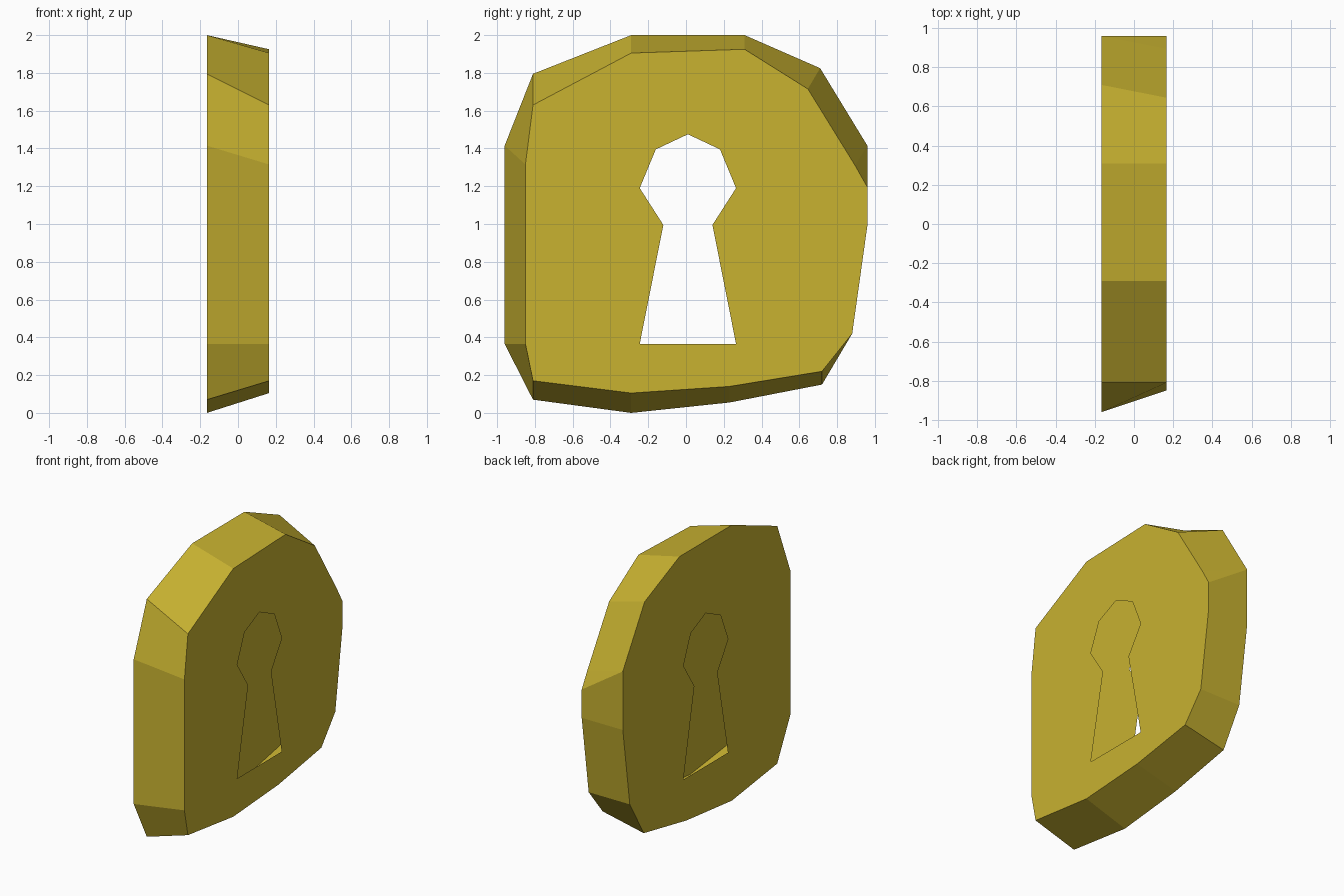
import bpy, bmesh
from mathutils import Vector

cube = bpy.data.objects.get("Cube")
if cube:
    bpy.data.objects.remove(cube, do_unlink=True)

HALF = 0.165  # half thickness of the plate

# Outlines as (y, z), matched point for point around the rim
small_outline = [(-.81, 1.63), (-.29, 1.905), (.31, 1.925), (.645, 1.715),
                 (.895, 1.31), (.96, 1.195), (.96, .99), (.88, .42), (.72, .22),
                 (.23, .14), (-.29, .105), (-.81, .17), (-.85, .365), (-.85, 1.315)]
large_outline = [(-.81, 1.795), (-.29, 2), (.31, 2), (.71, 1.825),
                 (.96, 1.415), (.96, 1.415), (.96, .99), (.88, .42), (.72, .15),
                 (.23, .055), (-.29, 0), (-.81, .07), (-.96, .365), (-.96, 1.415)]
keyhole = [(.01, 1.475), (.18, 1.395), (.265, 1.19), (.14, .995), (.265, .365),
           (-.245, .365), (-.12, .995), (-.245, 1.19), (-.16, 1.395)]


def make_material(name, color):
    mat = bpy.data.materials.new(name)
    mat.use_nodes = True
    mat.diffuse_color = color
    mat.node_tree.nodes["Principled BSDF"].inputs["Base Color"].default_value = color
    return mat


def add_loop(bm, points, x):
    return [bm.verts.new((x, y, z)) for y, z in points]


def loop_edges(bm, verts):
    edges = []
    for a, b in zip(verts, verts[1:] + verts[:1]):
        edges.append(bm.edges.get((a, b)) or bm.edges.new((a, b)))
    return edges


bm = bmesh.new()
right = add_loop(bm, small_outline, HALF)
left = add_loop(bm, large_outline, -HALF)

# Slanted rim between the two outlines
count = len(right)
for i in range(count):
    j = (i + 1) % count
    bm.faces.new((left[i], left[j], right[j], right[i]))

# Two flat plates, each with an open keyhole and a hollow space between
for rim, x in ((right, HALF), (left, -HALF)):
    outer = loop_edges(bm, rim)
    inner = loop_edges(bm, add_loop(bm, keyhole, x))
    bmesh.ops.triangle_fill(bm, use_beauty=True, edges=outer + inner,
                            normal=Vector((1 if x > 0 else -1, 0, 0)))

# Merge the doubled corner and turn every face outward
bmesh.ops.remove_doubles(bm, verts=bm.verts, dist=0.0005)
bmesh.ops.recalc_face_normals(bm, faces=bm.faces)
bm.normal_update()
plate = max(bm.faces, key=lambda f: f.calc_center_median().x)
if plate.normal.x < 0:
    bmesh.ops.reverse_faces(bm, faces=bm.faces)

mesh = bpy.data.meshes.new("keyhole_plate")
bm.to_mesh(mesh)
bm.free()
mesh.materials.append(make_material("brass_yellow", (.578, .445, .03, 1)))
bpy.context.collection.objects.link(bpy.data.objects.new("keyhole_plate", mesh))
